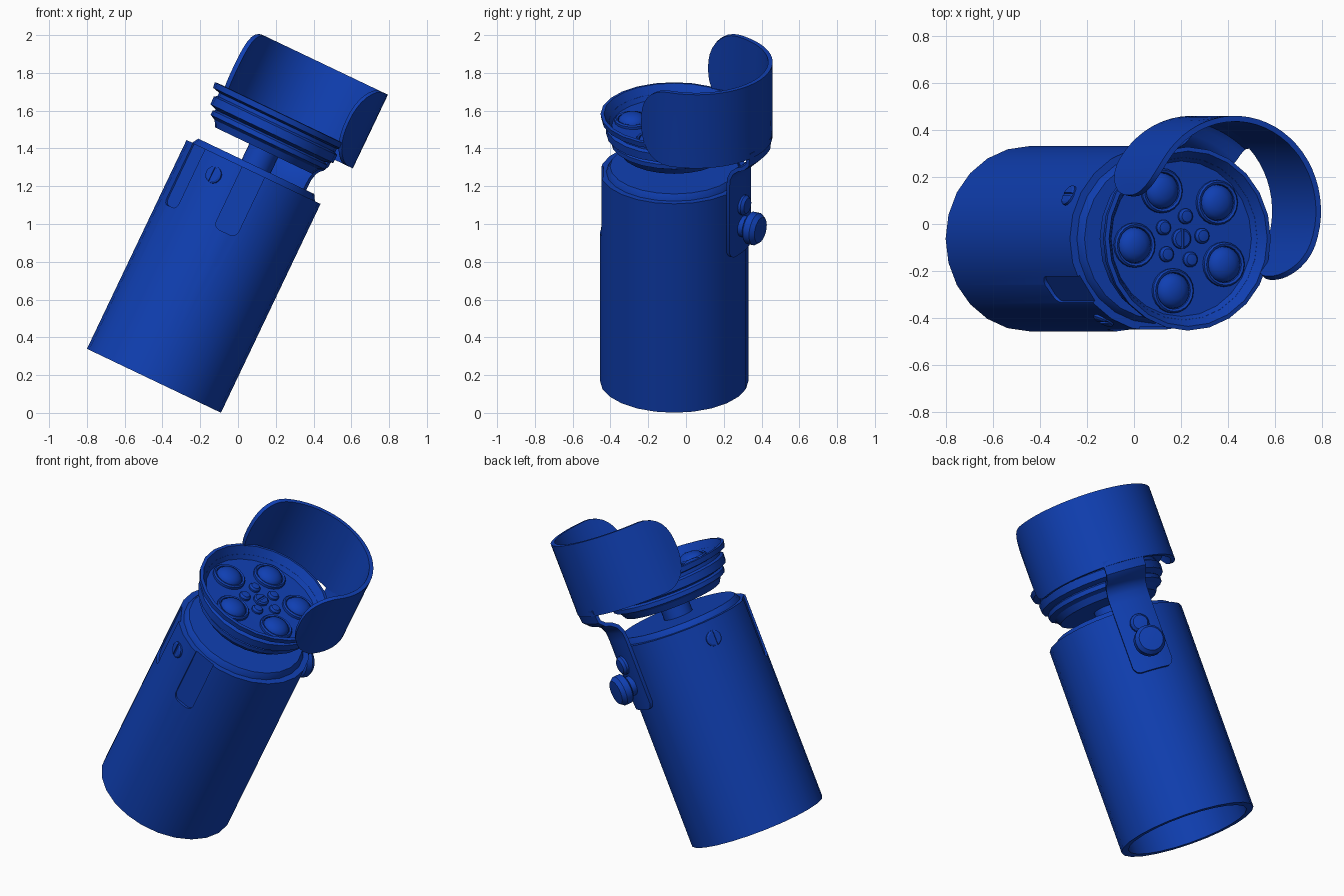
import bpy, bmesh, math
from mathutils import Matrix, Vector

if "Cube" in bpy.data.objects:
    bpy.data.objects.remove(bpy.data.objects["Cube"])

# Everything is modelled upright on its own axis, then tilted into place
TILT = (Matrix.Translation((-0.445, -0.0625, 0.17))
        @ Matrix.Rotation(math.radians(25.5), 4, 'Y'))
PHI = math.radians(62)          # direction of strap and shield

blue = bpy.data.materials.new("blue")
blue.diffuse_color = (0.005, 0.05, 0.45, 1)
blue.use_nodes = True
blue.node_tree.nodes["Principled BSDF"].inputs["Base Color"].default_value = blue.diffuse_color


def add(name, bm):
    bmesh.ops.remove_doubles(bm, verts=bm.verts, dist=1e-5)
    bmesh.ops.recalc_face_normals(bm, faces=bm.faces)
    me = bpy.data.meshes.new(name)
    bm.to_mesh(me)
    bm.free()
    me.materials.append(blue)
    ob = bpy.data.objects.new(name, me)
    bpy.context.collection.objects.link(ob)
    return ob


def apply(ob):
    bpy.ops.object.select_all(action='DESELECT')
    bpy.context.view_layer.objects.active = ob
    ob.select_set(True)
    for m in list(ob.modifiers):
        bpy.ops.object.modifier_apply(modifier=m.name)


def lathe(name, profile, mat=Matrix(), segs=24, closed=False):
    """Revolve (radius, height) points about z."""
    bm = bmesh.new()
    rings = [[bm.verts.new(mat @ Vector((r * math.cos(a), r * math.sin(a), h)))
              for a in (2 * math.pi * i / segs for i in range(segs))]
             for r, h in profile]
    pairs = list(zip(rings, rings[1:])) + ([(rings[-1], rings[0])] if closed else [])
    for a, b in pairs:
        for i in range(segs):
            j = (i + 1) % segs
            bm.faces.new((a[i], a[j], b[j], b[i]))
    return add(name, bm)


def sheet(name, rows, thickness):
    """Grid of points thickened into a plate."""
    bm = bmesh.new()
    vs = [[bm.verts.new(p) for p in row] for row in rows]
    for a, b in zip(vs, vs[1:]):
        for i in range(len(a) - 1):
            bm.faces.new((a[i], a[i + 1], b[i + 1], b[i]))
    ob = add(name, bm)
    m = ob.modifiers.new("thickness", 'SOLIDIFY')
    m.thickness = thickness
    m.offset = 0
    apply(ob)
    return ob


def radial(angle, r, w):
    """Frame on the barrel: local z points outwards, local y up the axis."""
    return (Matrix.Rotation(angle, 4, 'Z') @ Matrix.Translation((r, 0, w))
            @ Matrix.Rotation(math.pi / 2, 4, 'Z') @ Matrix.Rotation(math.pi / 2, 4, 'X'))


def box(name, mat, size, bevel=0.0):
    """Box with rounded corners seen along its local z."""
    bm = bmesh.new()
    bmesh.ops.create_cube(bm, size=1, matrix=Matrix.Diagonal((*size, 1)))
    if bevel:
        es = [e for e in bm.edges
              if abs(e.verts[0].co.z - e.verts[1].co.z) > size[2] / 2]
        bmesh.ops.bevel(bm, geom=es, offset=bevel, segments=4, profile=0.5, affect='EDGES')
    bm.transform(mat)
    return add(name, bm)


def cut(ob, cutter):
    m = ob.modifiers.new("cut", 'BOOLEAN')
    m.operation = 'DIFFERENCE'
    m.object = cutter
    m.solver = 'EXACT'
    apply(ob)
    bpy.data.objects.remove(cutter)


def slotted_screw(name, mat, r, h):
    ob = lathe(name, [(0, -0.02), (r, -0.02), (r, h * 0.6), (r * 0.8, h), (0, h)], mat, 16)
    cut(ob, box("slot_cutter", mat @ Matrix.Translation((0, 0, h)),
                (r * 0.3, r * 3, h * 0.9)))


# Barrel: open tube with two grooves at the top edge
barrel = lathe("barrel", [(0.393, 0), (0.393, 1.225), (0.35, 1.225), (0.35, 1.19),
                          (0.372, 1.15), (0.372, 0)][:3] + [(0.352, 0)], closed=True)
for side in (-28, 28):
    a = PHI + math.pi + math.radians(side)
    cut(barrel, box("groove_cutter", radial(a, 0.425, 1.09), (0.13, 0.44, 0.1), 0.035))

# Plug closing the top of the barrel, and the neck
lathe("top_plug", [(0, 1.17), (0.36, 1.17), (0.36, 1.225), (0.34, 1.258), (0, 1.258)])
lathe("neck", [(0.085, 1.24), (0.085, 1.37)], segs=20)

# Barrel screws
for k, a in enumerate((PHI + math.pi, PHI + math.pi / 2)):
    slotted_screw(f"barrel_screw_{k + 1}", radial(a, 0.389, 1.12), 0.046, 0.015)

# Stepped head with a dished face
lathe("head", [(0, 1.35), (0.285, 1.35), (0.305, 1.385), (0.335, 1.40), (0.335, 1.425),
               (0.32, 1.435), (0.36, 1.45), (0.362, 1.495), (0.345, 1.505),
               (0.345, 1.525), (0.385, 1.535), (0.39, 1.565), (0.372, 1.568),
               (0.33, 1.50), (0, 1.495)])

# Five domed lenses, each in a ring, with small studs between them
for k in range(5):
    a = math.radians(43 + 72 * k)
    m = Matrix.Translation((0.225 * math.cos(a), 0.225 * math.sin(a), 1.495))
    lathe(f"lens_ring_{k + 1}", [(0.095, -0.01), (0.095, 0.018), (0.088, 0.026),
                                 (0.078, 0.022), (0.076, 0)], m, 20)
    lathe(f"lens_{k + 1}", [(0.077, 0.0), (0.074, 0.02), (0.06, 0.038),
                            (0.035, 0.05), (0, 0.055)], m, 20)
    b = a + math.radians(36)
    m = Matrix.Translation((0.097 * math.cos(b), 0.097 * math.sin(b), 1.495))
    lathe(f"stud_{k + 1}", [(0.033, -0.01), (0.033, 0.012), (0.024, 0.024), (0, 0.028)], m, 14)
slotted_screw("centre_screw", Matrix.Translation((0, 0, 1.497)), 0.043, 0.018)

# Curved shield with rounded ends
RS, CX, CY = 0.392, 0.133 * math.cos(PHI), 0.133 * math.sin(PHI)
LOW, HIGH, N = 1.468, 1.90, 16
rows = []
for i in range(N + 1):
    t = -math.cos(math.pi * i / N)
    w = (LOW + HIGH) / 2 + t * (HIGH - LOW) / 2
    half = math.radians(108.5 - 25 * (1 - math.sqrt(max(0, 1 - abs(t) ** 2.4))))
    rows.append([(CX + RS * math.cos(PHI + half * s / 14),
                  CY + RS * math.sin(PHI + half * s / 14), w) for s in range(-14, 15)])
sheet("shield", rows, 0.024)

# Bent strap from the barrel to the shield: (radius, height, half width)
path = [(0.403, 0.85, 0.085), (0.403, 0.86, 0.105), (0.403, 0.885, 0.12),
        (0.403, 1.27, 0.12), (0.407, 1.32, 0.12), (0.425, 1.36, 0.12),
        (0.455, 1.385, 0.12), (0.49, 1.40, 0.12), (0.515, 1.425, 0.12), (0.524, 1.50, 0.12)]
rows = [[(r * math.cos(PHI + h / r * s / 4), r * math.sin(PHI + h / r * s / 4), w)
         for s in range(-4, 5)] for r, w, h in path]
sheet("strap", rows, 0.022)

# Thumb knob and rivet on the strap
lathe("thumb_knob", [(0, -0.02), (0.058, -0.02), (0.058, 0.035), (0.078, 0.038),
                     (0.088, 0.048), (0.088, 0.085), (0.07, 0.108), (0, 0.112)],
      radial(PHI, 0.41, 1.0), 20)
lathe("strap_rivet", [(0, -0.02), (0.055, -0.02), (0.055, 0.015), (0.042, 0.03), (0, 0.034)],
      radial(PHI, 0.41, 1.125), 18)

# Tilt everything and shade
for ob in list(bpy.context.scene.objects):
    ob.data.transform(TILT)
    apply(ob)
    bpy.ops.object.shade_smooth_by_angle(angle=math.radians(32))
